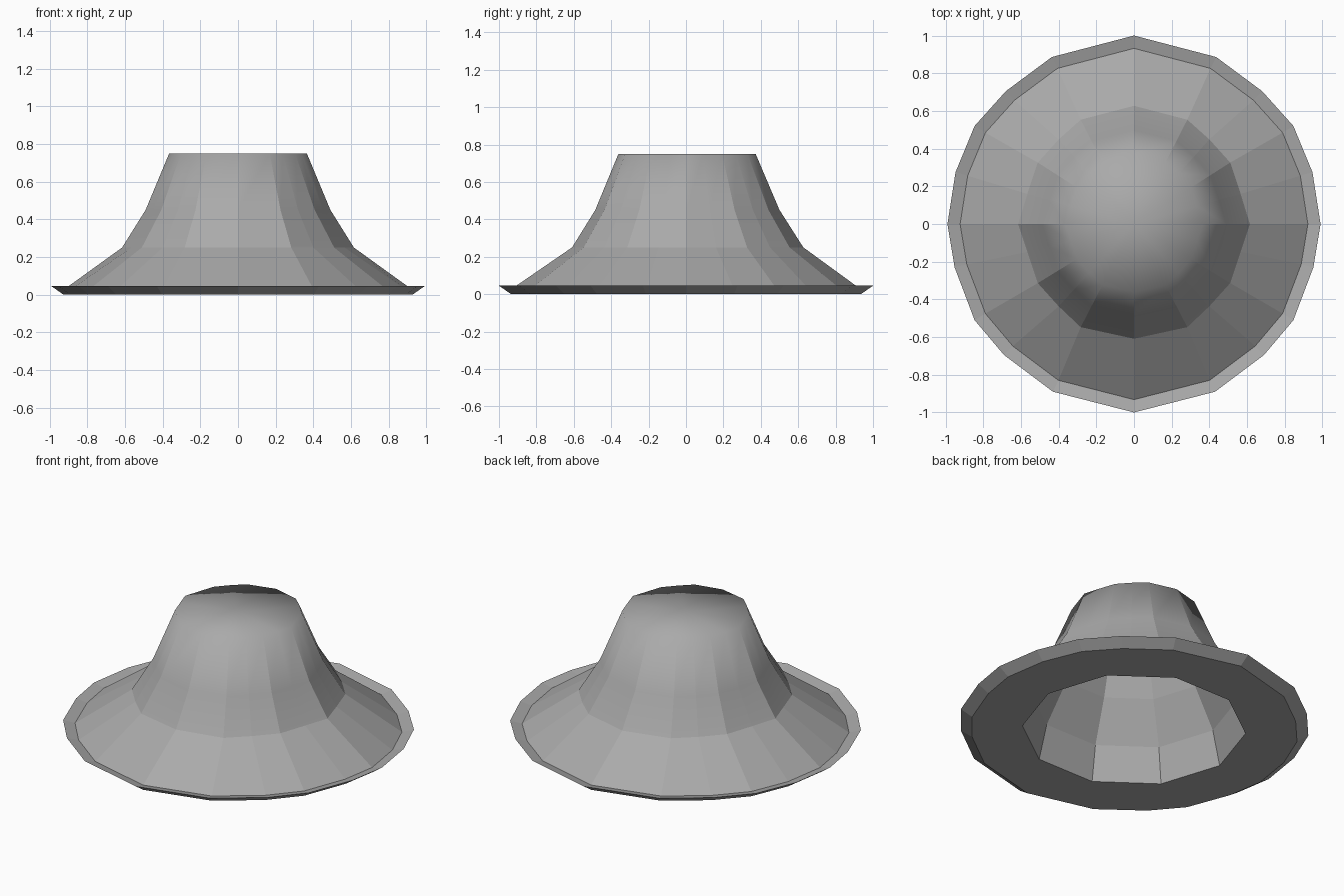
import bpy, bmesh
from math import cos, sin, radians
from mathutils import Vector

if "Cube" in bpy.data.objects:
    bpy.data.objects.remove(bpy.data.objects["Cube"])

felt = bpy.data.materials.new("grey_felt")
felt.use_nodes = True
grey = (0.4, 0.4, 0.4, 1)
felt.diffuse_color = grey
felt.node_tree.nodes["Principled BSDF"].inputs["Base Color"].default_value = grey

# Right half of the uneven brim outline, front to back; mirrored for the left
HALF = [(0, -1), (.43, -.89), (.69, -.695), (.846, -.51), (.952, -.23),
        (.99, 0), (.947, .275), (.846, .52), (.68, .705), (.436, .886), (0, 1)]
OUTLINE = HALF + [(-x, y) for x, y in HALF[-2:0:-1]]
# Crown corners, right half; points between them lie on the chords
CROWN_HALF = [(0, -.99), (.46, -.89), (.65, -.71), (.83, -.51), (.92, -.24),
              (1, 0), (.92, .26), (.83, .53), (.65, .73), (.46, .9), (0, 1.02)]
CROWN = CROWN_HALF + [(-x, y) for x, y in CROWN_HALF[-2:0:-1]]
# Ten-sided opening with a point in the middle of each side
OPENING = []
for i in range(20):
    r = 1 if (i + 5) % 2 == 0 else cos(radians(18))
    a = radians(18 * i - 90)
    OPENING.append((r * cos(a), r * sin(a)))


def ring(shape, radius, z):
    return [Vector((x * radius, y * radius, z)) for x, y in shape]


def skin(name, rings, cap=False, soft=False, flip=False):
    """Join rings of equal count into a surface; cap closes the last ring."""
    bm = bmesh.new()
    loops = [[bm.verts.new(p) for p in r] for r in rings]
    n = len(loops[0])
    for lo, hi in zip(loops, loops[1:]):
        for i in range(n):
            j = (i + 1) % n
            bm.faces.new((lo[i], lo[j], hi[j], hi[i]))
    if cap:
        top = loops[-1]
        centre = bm.verts.new((0, 0, top[0].co.z))
        for i in range(n):
            bm.faces.new((top[i], top[(i + 1) % n], centre))
    if flip:
        bmesh.ops.reverse_faces(bm, faces=bm.faces[:])
    for f in bm.faces:
        f.smooth = soft
    # Upright seams stay crisp, fading into the soft top
    if soft:
        for lo, hi in zip(loops, loops[1:]):
            for a, b in zip(lo, hi):
                bm.edges.get((a, b)).smooth = False
    mesh = bpy.data.meshes.new(name)
    bm.to_mesh(mesh)
    bm.free()
    mesh.materials.append(felt)
    obj = bpy.data.objects.new(name, mesh)
    bpy.context.collection.objects.link(obj)
    return obj


# Crown with flat top
skin("crown", [ring(CROWN, .615, .25), ring(CROWN, .49, .45), ring(CROWN, .365, .75)],
     cap=True, soft=True)

# Sloping brim
skin("brim", [ring(OUTLINE, .932, .028), ring(CROWN, .615, .25)])

# Upturned edge of the brim: bevelled outside, shallow inside
skin("brim_edge", [ring(OUTLINE, .935, 0), ring(OUTLINE, 1, .045),
                   ring(OUTLINE, .932, .028)])

# Flat underside with the head opening
skin("underside", [ring(OPENING, .63, 0), ring(OUTLINE, .935, 0)])

# Hollow lining
skin("lining", [ring(OPENING, .63, 0), ring(OPENING, .58, .21),
                ring(OPENING, .45, .45), ring(OPENING, .34, .72)],
     cap=True, flip=True)
